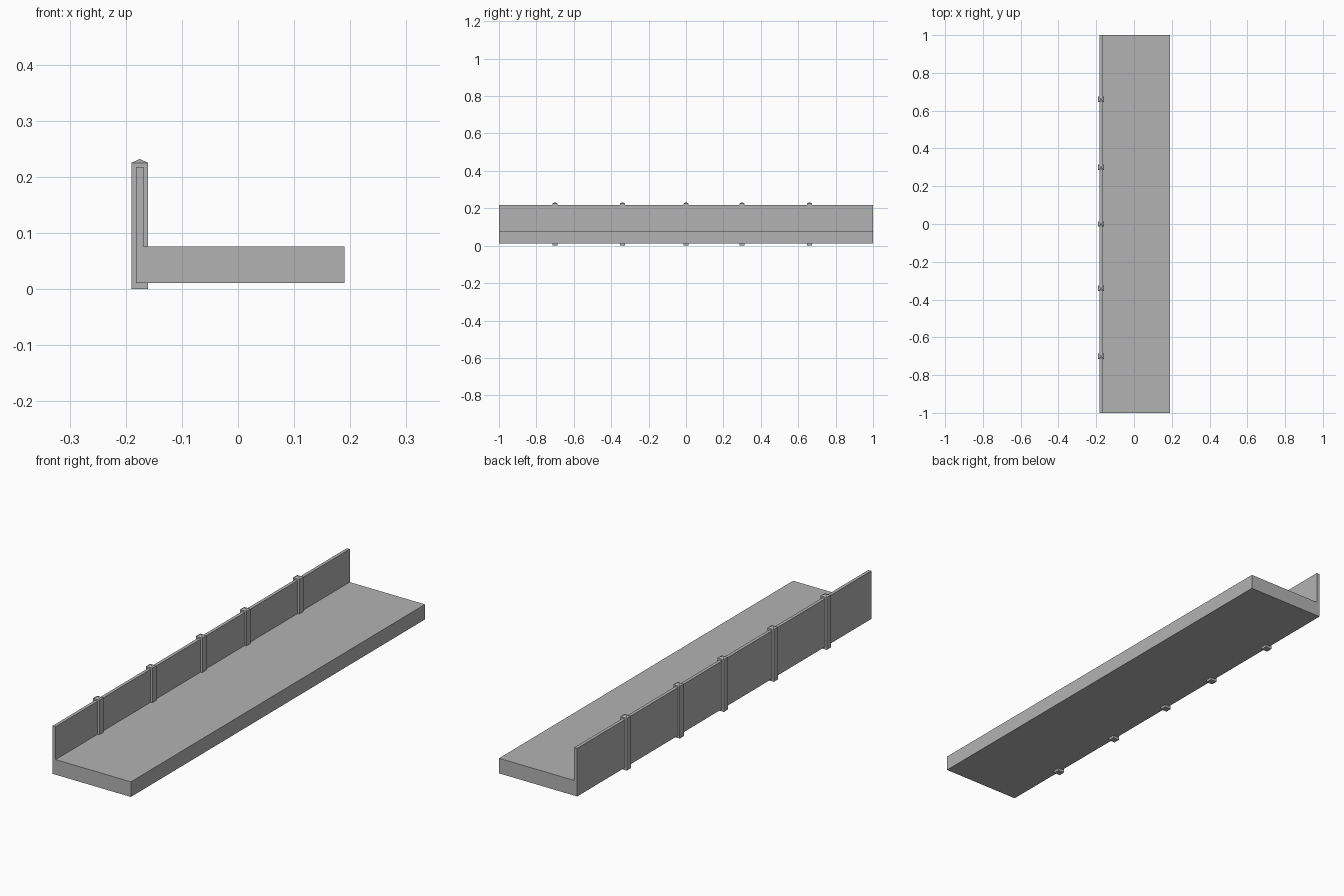
import bpy
import bmesh

cube = bpy.data.objects.get("Cube")
if cube:
    bpy.data.objects.remove(cube, do_unlink=True)

# Single concrete grey
grey = bpy.data.materials.new("concrete_grey")
grey.use_nodes = True
colour = (0.45, 0.45, 0.45, 1)
grey.diffuse_color = colour
grey.node_tree.nodes["Principled BSDF"].inputs["Base Color"].default_value = colour


def finish(name, bm):
    bmesh.ops.recalc_face_normals(bm, faces=bm.faces)
    mesh = bpy.data.meshes.new(name)
    bm.to_mesh(mesh)
    bm.free()
    mesh.materials.append(grey)
    obj = bpy.data.objects.new(name, mesh)
    bpy.context.collection.objects.link(obj)
    return obj


def extrude(bm, points, offset):
    face = bm.faces.new([bm.verts.new(p) for p in points])
    result = bmesh.ops.extrude_face_region(bm, geom=[face])
    top = [g for g in result["geom"] if isinstance(g, bmesh.types.BMVert)]
    bmesh.ops.translate(bm, verts=top, vec=offset)
    return next(g for g in result["geom"] if isinstance(g, bmesh.types.BMFace))


# Deck and thin parapet wall as one L-shaped section
outer, inner, edge = -0.182, -0.168, 0.19
base, deck, wall = 0.011, 0.076, 0.218
section = [(outer, base), (edge, base), (edge, deck),
           (inner, deck), (inner, wall), (outer, wall)]
bm = bmesh.new()
extrude(bm, [(x, -1, z) for x, z in section], (0, 2, 0))
finish("deck_and_parapet", bm)

# Posts with low pyramid caps
for i, y in enumerate((-0.70, -0.34, 0, 0.30, 0.66)):
    bm = bmesh.new()
    h = 0.014
    corners = [(-0.19, y - h, 0), (-0.16, y - h, 0),
               (-0.16, y + h, 0), (-0.19, y + h, 0)]
    top = extrude(bm, corners, (0, 0, 0.225))
    cap = bmesh.ops.poke(bm, faces=[top])
    cap["verts"][0].co.z = 0.232
    finish(f"parapet_post_{i + 1}", bm)
